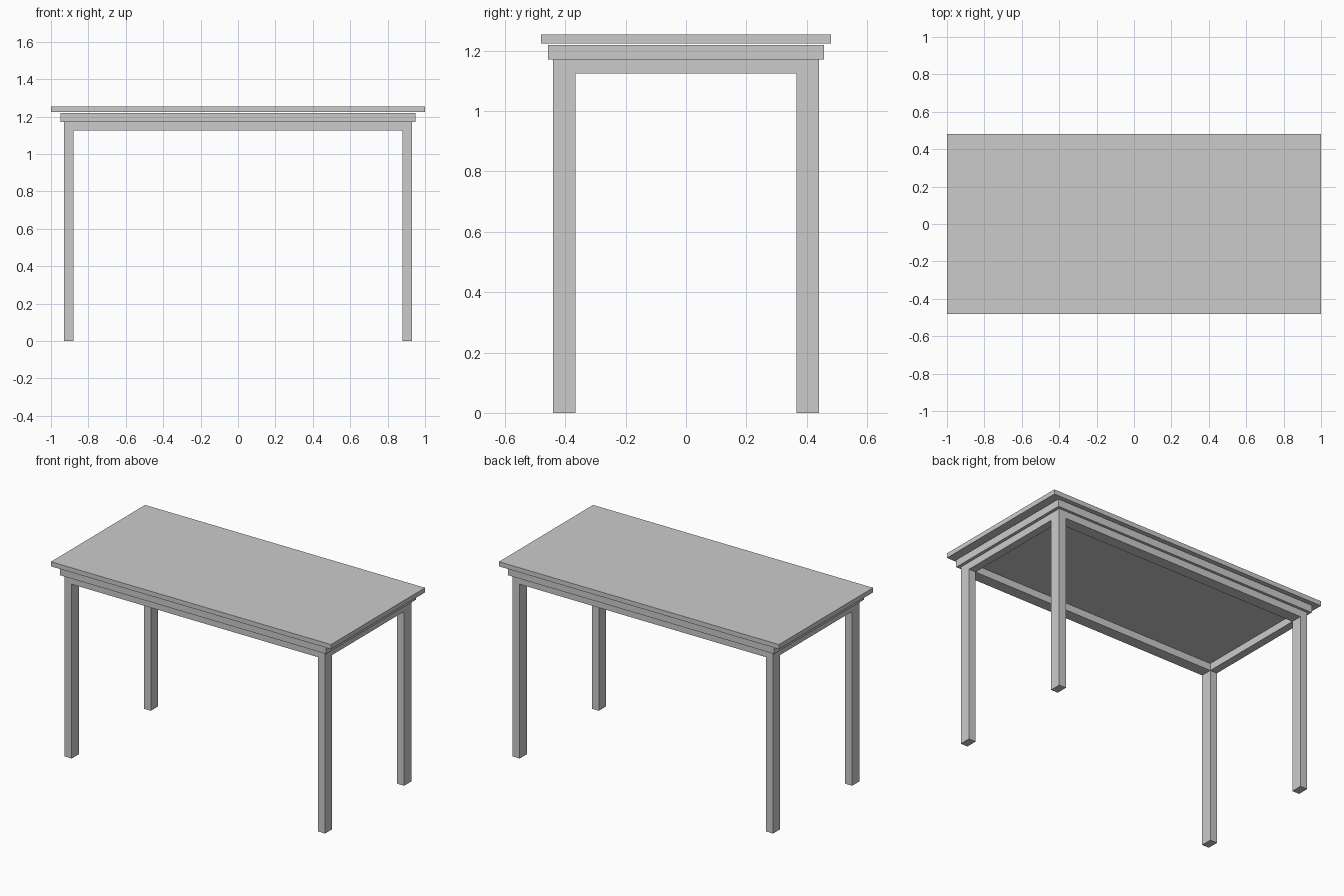
import bpy

if "Cube" in bpy.data.objects:
    bpy.data.objects.remove(bpy.data.objects["Cube"])


def box(name, x, y, z):
    """Box from (min, max) ranges on each axis."""
    bpy.ops.mesh.primitive_cube_add(size=1, location=[sum(r) / 2 for r in (x, y, z)])
    ob = bpy.context.object
    ob.name = name
    ob.scale = [r[1] - r[0] for r in (x, y, z)]
    bpy.ops.object.transform_apply(location=False, rotation=False, scale=True)
    return ob


LEG_X = (0.88, 0.93)
LEG_Y = (0.367, 0.44)
LEG_TOP = 1.171
APRON_Z = (1.125, LEG_TOP)


def side(r, s):
    """Mirror a range to the negative side when s is -1."""
    return tuple(sorted(v * s for v in r))


# Table top and the slab just beneath it
box("table_top", (-1, 1), (-0.48, 0.48), (1.224, 1.254))
box("under_slab", (-0.95, 0.95), (-0.457, 0.457), (LEG_TOP, 1.219))

# Legs
for sx, nx in ((-1, "left"), (1, "right")):
    for sy, ny in ((-1, "front"), (1, "back")):
        box(f"{ny}_{nx}_leg", side(LEG_X, sx), side(LEG_Y, sy), (0, LEG_TOP))

# Apron rails between the legs
for s, nx, ny in ((-1, "left", "front"), (1, "right", "back")):
    box(f"{ny}_apron", (-LEG_X[0], LEG_X[0]), side(LEG_Y, s), APRON_Z)
    box(f"{nx}_apron", side(LEG_X, s), (-LEG_Y[0], LEG_Y[0]), APRON_Z)
